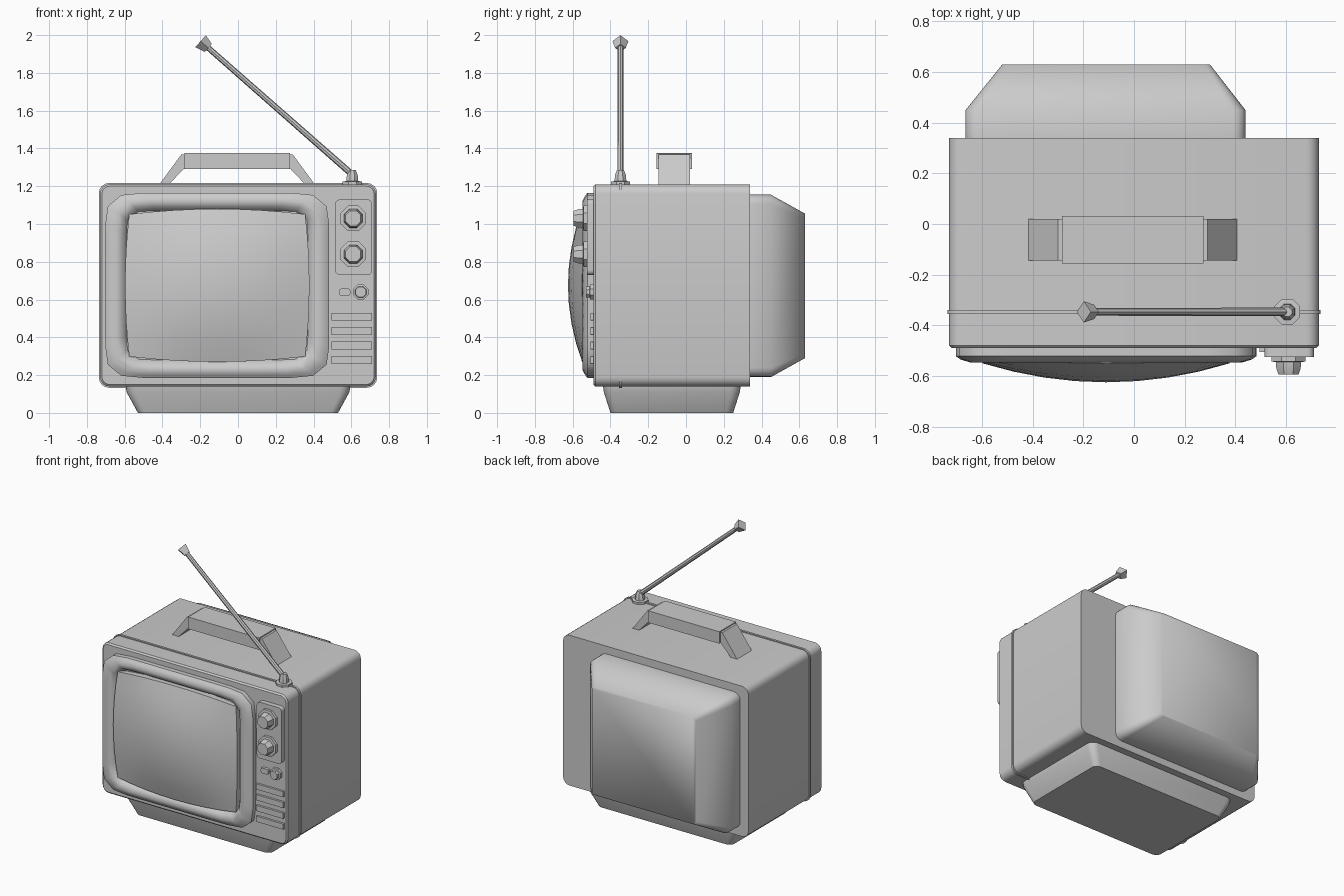
import bpy, bmesh, math
from mathutils import Vector, Matrix

if "Cube" in bpy.data.objects:
    bpy.data.objects.remove(bpy.data.objects["Cube"])


def finish(name, bm, angle=35):
    bmesh.ops.recalc_face_normals(bm, faces=bm.faces)
    me = bpy.data.meshes.new(name)
    bm.to_mesh(me)
    bm.free()
    ob = bpy.data.objects.new(name, me)
    bpy.context.collection.objects.link(ob)
    bpy.ops.object.select_all(action='DESELECT')
    ob.select_set(True)
    bpy.context.view_layer.objects.active = ob
    bpy.ops.object.shade_smooth_by_angle(angle=math.radians(angle))
    return ob


def rrect(x0, x1, z0, z1, r, seg=4):
    """Rounded rectangle outline as 2D points."""
    pts = []
    corners = [(x1 - r, z1 - r), (x0 + r, z1 - r), (x0 + r, z0 + r), (x1 - r, z0 + r)]
    for q, (cx, cz) in enumerate(corners):
        for i in range(seg + 1):
            a = math.pi / 2 * (q + i / seg)
            pts.append((cx + r * math.cos(a), cz + r * math.sin(a)))
    return pts


def loft(name, rings, axis='Y', angle=35, cap=True):
    """Skin a list of (outline, depth) along an axis."""
    bm = bmesh.new()
    loops = [[bm.verts.new((a, d, b) if axis == 'Y' else (a, b, d)) for a, b in o]
             for o, d in rings]
    n = len(loops[0])
    for p, q in zip(loops, loops[1:]):
        for i in range(n):
            bm.faces.new((p[i], p[(i + 1) % n], q[(i + 1) % n], q[i]))
    if cap:
        bm.faces.new(loops[0])
        bm.faces.new(loops[-1])
    return finish(name, bm, angle)


def circle(cx, cz, r, n=8):
    return [(cx + r * math.cos(2 * math.pi * (i + .5) / n),
             cz + r * math.sin(2 * math.pi * (i + .5) / n)) for i in range(n)]


def box(name, x, y, z):
    return loft(name, [(rrect(*x, *z, 0.001, 1), y[0]), (rrect(*x, *z, 0.001, 1), y[1])])


def rod(name, p, q, r1, r2, seg):
    p, q = Vector(p), Vector(q)
    d = q - p
    bm = bmesh.new()
    m = Matrix.Translation((p + q) / 2) @ d.to_track_quat('Z', 'Y').to_matrix().to_4x4()
    bmesh.ops.create_cone(bm, cap_ends=True, segments=seg, radius1=r1, radius2=r2,
                          depth=d.length, matrix=m)
    return finish(name, bm)


# Cabinet, seam ridge, rear housing and foot
loft("cabinet", [(rrect(-.72, .72, .15, 1.2, .04), -.49),
                 (rrect(-.73, .73, .14, 1.21, .05), -.48),
                 (rrect(-.73, .73, .14, 1.21, .05), .34)])
seam = rrect(-.737, .737, .133, 1.217, .055)
loft("seam_ridge", [(seam, -.355), (seam, -.34)])
loft("rear_housing", [(rrect(-.665, .44, .19, 1.155, .05), .33),
                      (rrect(-.665, .44, .19, 1.155, .05), .45),
                      (rrect(-.52, .30, .29, 1.055, .025), .63)], angle=60)
loft("foot", [(rrect(-.53, .53, -.40, .25, .04), 0),
              (rrect(-.59, .59, -.435, .285, .05), .11),
              (rrect(-.595, .595, -.44, .29, .05), .145)], axis='Z')

# Screen bezel
CX, CZ = -.11, .675


def barrel(a, b, power):
    pts = []
    for i in range(48):
        t = 2 * math.pi * (i + .5) / 48
        c, s = math.cos(t), math.sin(t)
        k = (abs(c) ** power + abs(s) ** power) ** (-1 / power)
        pts.append((CX + a * c * k, CZ + b * s * k))
    return pts


loft("screen_bezel", [(barrel(.593, .49, 10), -.485), (barrel(.593, .49, 10), -.522),
                      (barrel(.575, .472, 10), -.535), (barrel(.535, .45, 11), -.547),
                      (barrel(.50, .415, 14), -.535), (barrel(.48, .395, 14), -.50)],
     angle=50)

# Domed picture tube with a skirt
bm = bmesh.new()
bmesh.ops.create_grid(bm, x_segments=8, y_segments=8, size=1)
edge = [e for e in bm.edges if e.is_boundary]
skirt = bmesh.ops.extrude_edge_only(bm, edges=edge)['geom']
skirt = {g for g in skirt if isinstance(g, bmesh.types.BMVert)}
for v in bm.verts:
    a, b = v.co.x, v.co.y
    y = -.625 + .075 * (a * a + b * b - .75 * a * a * b * b)
    v.co = (CX + .488 * a * (1 - .045 * b * b),
            -.49 if v in skirt else y,
            CZ + .405 * b * (1 - .07 * a * a))
finish("picture_tube", bm, 40)

# Control panel with knobs, button and speaker slats
panel = rrect(.515, .71, .73, 1.13, .025)
loft("control_panel", [(panel, -.485), (panel, -.525)])
for i, z in enumerate((1.03, .84)):
    loft(f"dial_{i + 1}", [(circle(.61, z, .073), -.52), (circle(.61, z, .073), -.543),
                           (circle(.61, z, .054), -.545), (circle(.61, z, .052), -.57),
                           (circle(.61, z, .043), -.595)])
loft("small_knob", [(circle(.65, .64, .043), -.485), (circle(.65, .64, .043), -.508),
                    (circle(.65, .64, .032), -.51), (circle(.65, .64, .03), -.53)])
button = rrect(.535, .595, .62, .658, .012, 2)
loft("button", [(button, -.485), (button, -.51)])
for i in range(4):
    z = .28 + .0767 * i
    box(f"speaker_slat_{i + 1}", (.495, .71), (-.505, -.485), (z - .02, z + .02))

# Carry handle
box("handle_grip", (-.285, .275), (-.155, .032), (1.29, 1.375))
for side, name in ((-1, "left"), (1, "right")):
    prof = [(-.005 + side * x, z) for x, z in
            ((.415, 1.205), (.295, 1.368), (.27, 1.368), (.27, 1.305), (.365, 1.205))]
    loft(f"handle_leg_{name}", [(prof, -.145), (prof, .02)])

# Telescopic antenna
AX, AY = .605, -.347
loft("antenna_base", [(circle(AX, AY, .055), 1.2), (circle(AX, AY, .055), 1.225),
                      (circle(AX, AY, .034), 1.227), (circle(AX, AY, .031), 1.26),
                      (circle(AX, AY, .02), 1.285)], axis='Z')
rod("antenna_rod", (AX, AY, 1.262), (-.165, AY, 1.939), .017, .015, 8)
rod("antenna_tip", (-.157, AY, 1.932), (-.198, AY, 1.968), .028, .042, 4)
